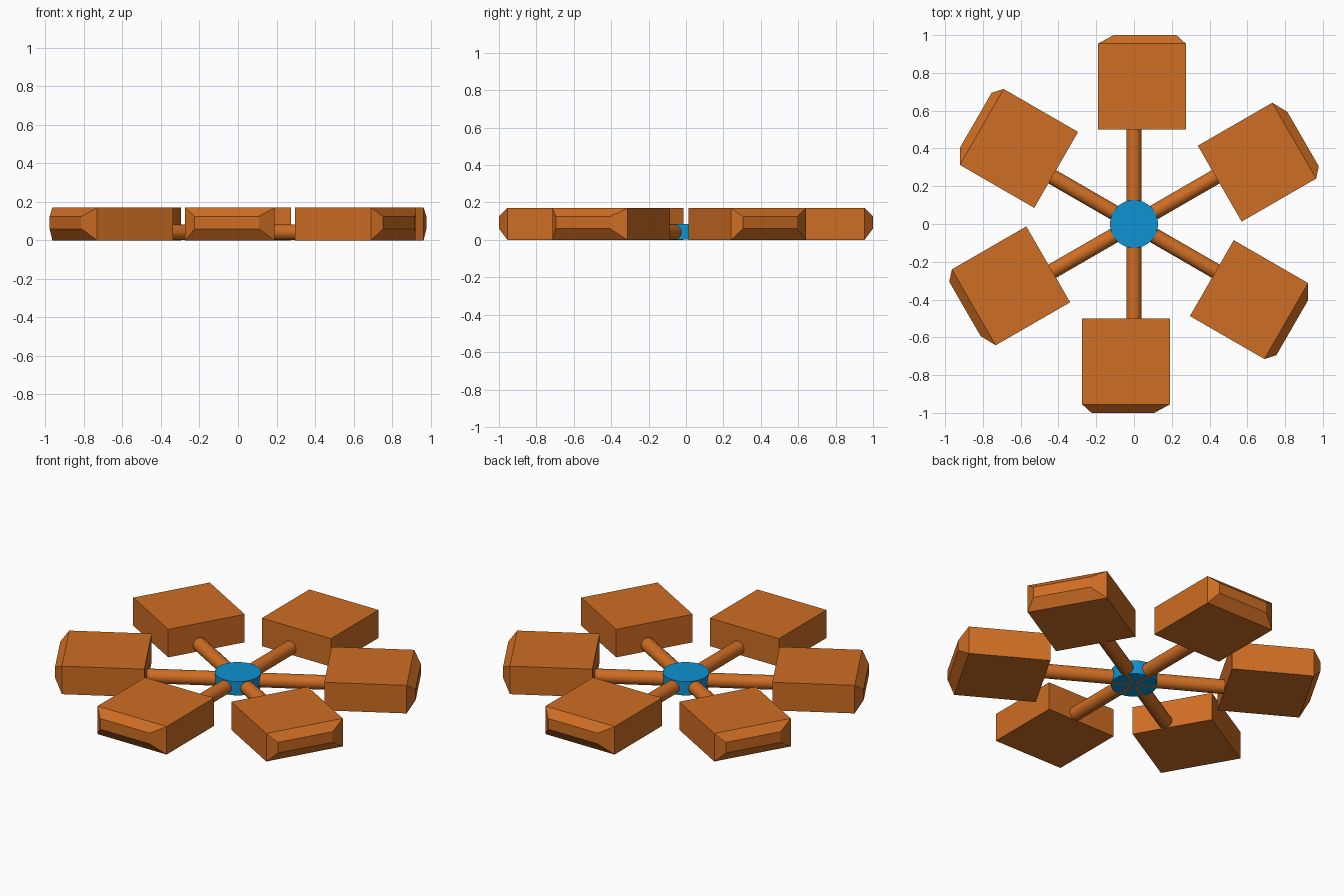
import bpy, bmesh, math
from mathutils import Matrix, Vector

if "Cube" in bpy.data.objects:
    bpy.data.objects.remove(bpy.data.objects["Cube"])


def material(name, rgb):
    m = bpy.data.materials.new(name)
    m.diffuse_color = (*rgb, 1.0)
    m.use_nodes = True
    m.node_tree.nodes["Principled BSDF"].inputs["Base Color"].default_value = m.diffuse_color
    return m


ORANGE = material("orange", (0.62, 0.154, 0.017))
BLUE = material("blue", (0.004, 0.29, 0.64))


def add_object(name, bm, mat, angle=0.0):
    bmesh.ops.recalc_face_normals(bm, faces=bm.faces)
    me = bpy.data.meshes.new(name)
    bm.to_mesh(me)
    bm.free()
    me.materials.append(mat)
    ob = bpy.data.objects.new(name, me)
    bpy.context.collection.objects.link(ob)
    ob.rotation_euler.z = angle
    return ob


def smooth(ob):
    bpy.ops.object.select_all(action='DESELECT')
    ob.select_set(True)
    bpy.context.view_layer.objects.active = ob
    bpy.ops.object.shade_smooth_by_angle(angle=math.radians(35))


def cylinder(radius, depth, sides, matrix):
    bm = bmesh.new()
    bmesh.ops.create_cone(bm, cap_ends=True, segments=sides, radius1=radius,
                          radius2=radius, depth=depth, matrix=matrix)
    return bm


def paddle_mesh():
    # Box set off-centre from its arm, with a tapered outer end
    bm = bmesh.new()
    center, size = Vector((0.042, 0.7275, 0.085)), (0.464, 0.455, 0.17)
    bmesh.ops.create_cube(bm, size=1.0, matrix=Matrix.Translation(center)
                          @ Matrix.Diagonal((*size, 1.0)))
    bm.normal_update()
    end = next(f for f in bm.faces if f.normal.y > 0.9)
    tip = bmesh.ops.extrude_discrete_faces(bm, faces=[end])["faces"][0]
    bottom = [v for v in end.verts] if end.is_valid else []
    # Place the smaller end face
    for v in tip.verts:
        v.co = Vector((0.225 if v.co.x > center.x else -0.108, 1.0,
                       0.125 if v.co.z > center.z else 0.06))
    return bm


# Six arms, each carrying a paddle
for i in range(6):
    a = i * math.pi / 3
    add_object(f"paddle_{i + 1}", paddle_mesh(), ORANGE, a)
    rod = cylinder(0.0405, 0.5, 24, Matrix.Translation((0, 0.27, 0.0415))
                   @ Matrix.Rotation(math.pi / 2, 4, 'X'))
    smooth(add_object(f"arm_{i + 1}", rod, ORANGE, a))

# Central hub
smooth(add_object("hub", cylinder(0.127, 0.084, 40, Matrix.Translation((0, 0, 0.044))), BLUE))
